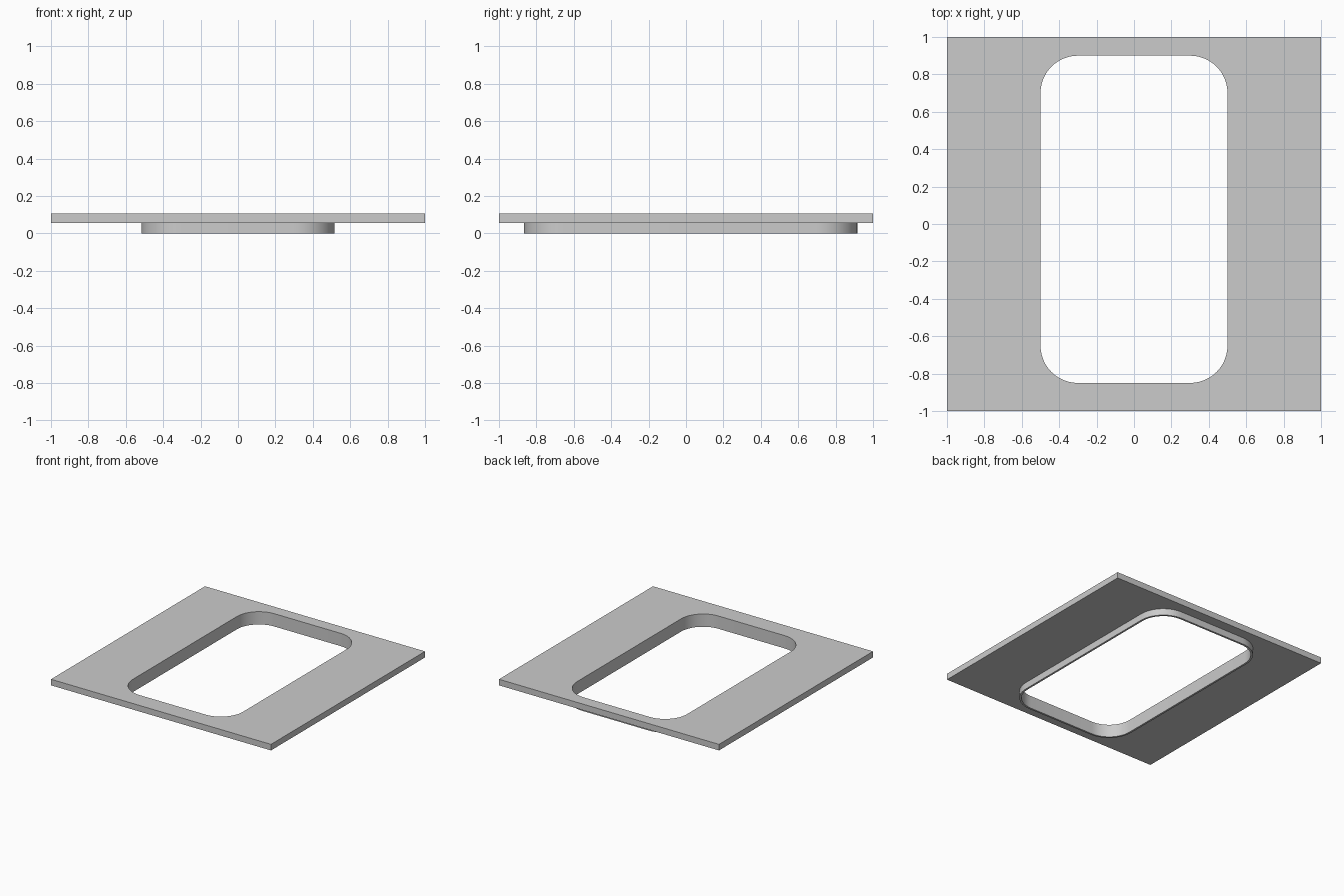
import bpy, bmesh
from math import cos, sin, pi

if "Cube" in bpy.data.objects:
    bpy.data.objects.remove(bpy.data.objects["Cube"])

Z_TOP, Z_UNDER = 0.105, 0.055   # plate thickness range
LIP = 0.016                     # wall thickness of the lip
X, Y0, Y1, R = 0.5, -0.85, 0.9, 0.2   # opening
STEPS = 12

bm = bmesh.new()


def rounded(z, grow=0.0):
    """Rounded rectangle vertices, anticlockwise, around the opening."""
    verts = []
    centres = [(X - R, Y1 - R), (-X + R, Y1 - R), (-X + R, Y0 + R), (X - R, Y0 + R)]
    for q, (cx, cy) in enumerate(centres):
        for i in range(STEPS + 1):
            a = (q + i / STEPS) * pi / 2
            verts.append(bm.verts.new((cx + (R + grow) * cos(a), cy + (R + grow) * sin(a), z)))
    return verts


def square(z):
    return [bm.verts.new((x, y, z)) for x, y in ((1, 1), (-1, 1), (-1, -1), (1, -1))]


def bridge(a, b):
    n = len(a)
    for i in range(n):
        j = (i + 1) % n
        bm.faces.new((a[i], a[j], b[j], b[i]))


def fan_fill(sq, ring):
    """Fill between a square and a rounded ring, one fan per corner."""
    n = STEPS + 1
    for q in range(4):
        for i in range(STEPS):
            bm.faces.new((sq[q], ring[q * n + i], ring[q * n + i + 1]))
        p = (q + 1) % 4
        bm.faces.new((sq[q], ring[q * n + STEPS], ring[p * n], sq[p]))


# plate outline and opening loops
sq_top, sq_under = square(Z_TOP), square(Z_UNDER)
hole_top, hole_low = rounded(Z_TOP), rounded(0)
lip_under, lip_low = rounded(Z_UNDER, LIP), rounded(0, LIP)

# plate top, underside and edges
fan_fill(sq_top, hole_top)
fan_fill(sq_under, lip_under)
bridge(sq_under, sq_top)
# opening wall, lip rim and lip outside
bridge(hole_top, hole_low)
bridge(hole_low, lip_low)
bridge(lip_low, lip_under)

bmesh.ops.recalc_face_normals(bm, faces=bm.faces)
mesh = bpy.data.meshes.new("panel_with_lip")
bm.to_mesh(mesh)
bm.free()

panel = bpy.data.objects.new("panel_with_lip", mesh)
bpy.context.collection.objects.link(panel)
bpy.context.view_layer.objects.active = panel
panel.select_set(True)
bpy.ops.object.shade_smooth_by_angle(angle=pi / 6)
